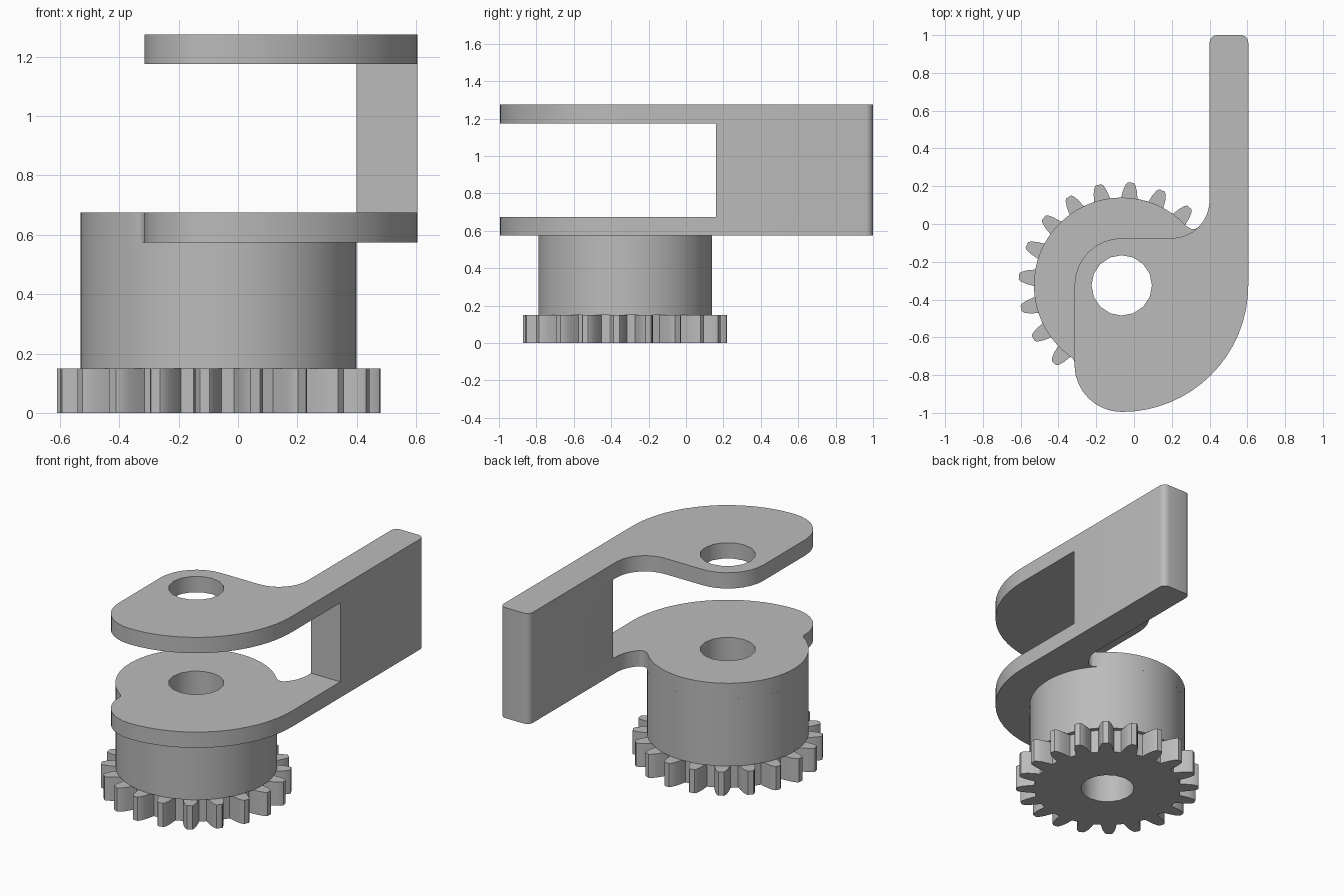
import bpy, bmesh
from math import cos, sin, pi, radians

default = bpy.data.objects.get("Cube")
if default:
    bpy.data.objects.remove(default, do_unlink=True)

grey = bpy.data.materials.new("plain grey")
grey.use_nodes = True
GREY = (0.5, 0.5, 0.5, 1)
grey.diffuse_color = GREY
grey.node_tree.nodes["Principled BSDF"].inputs["Base Color"].default_value = GREY

AXIS = (-0.065, -0.325)   # centre of gear, drum and bore
DRUM_R, BORE_R = 0.465, 0.16
BASE, LOW, HIGH, TOP = 0.575, 0.675, 1.175, 1.275


def arc(center, r, start, end, steps):
    """Points along an arc, angles in degrees."""
    angles = [radians(start + (end - start) * i / steps) for i in range(steps + 1)]
    return [(center[0] + r * cos(a), center[1] + r * sin(a)) for a in angles]


def prism(name, outline, z0, z1):
    """Extrude a closed outline from z0 to z1."""
    bm = bmesh.new()
    face = bm.faces.new([bm.verts.new((x, y, z0)) for x, y in outline])
    up = bmesh.ops.extrude_face_region(bm, geom=[face], use_keep_orig=True)
    for v in up["geom"]:
        if isinstance(v, bmesh.types.BMVert):
            v.co.z = z1
    bmesh.ops.remove_doubles(bm, verts=bm.verts, dist=1e-5)
    bmesh.ops.recalc_face_normals(bm, faces=bm.faces)
    mesh = bpy.data.meshes.new(name)
    bm.to_mesh(mesh)
    bm.free()
    mesh.materials.append(grey)
    ob = bpy.data.objects.new(name, mesh)
    bpy.context.collection.objects.link(ob)
    return ob


def select_only(ob):
    bpy.ops.object.select_all(action="DESELECT")
    ob.select_set(True)
    bpy.context.view_layer.objects.active = ob


def combine(ob, other, operation):
    """Apply an exact boolean and discard the helper."""
    other.hide_render = True
    select_only(ob)
    mod = ob.modifiers.new("combine", "BOOLEAN")
    mod.operation, mod.object, mod.solver = operation, other, "EXACT"
    bpy.ops.object.modifier_apply(modifier=mod.name)
    bpy.data.objects.remove(other, do_unlink=True)


def finish(ob):
    """Drill the central bore and shade the curved sides."""
    bore = prism("bore_cutter", arc(AXIS, BORE_R, 0, 337.5, 15), -1, 2)
    combine(ob, bore, "DIFFERENCE")
    select_only(ob)
    bpy.ops.object.shade_smooth_by_angle(angle=radians(30))


# Shared handle tip and outer sweep of the arm, running clockwise
tip = arc((0.44, 0.96), 0.04, 180, 90, 5) + arc((0.565, 0.96), 0.04, 90, 0, 5)
sweep = arc(AXIS, 0.67, 0, -90, 16)
nose = (AXIS[0], -0.745)
inner = (0.2, 0.125)

# Upper plate: slim hooked arm; lower plate: same arm blended into the drum
upper = (tip + sweep + arc(nose, 0.25, -90, -180, 8)
         + arc(AXIS, 0.25, 180, 90, 8) + arc(inner, 0.2, -90, 0, 8))
lower = (tip + sweep + arc(nose, 0.25, -90, -178, 8)
         + arc((-0.355, -0.738), 0.04, 5, 52, 4)
         + arc(AXIS, DRUM_R, 235, 42, 32)
         + arc((0.314, 0.013), 0.04, 225, 314, 6)
         + arc(inner, 0.2, -42, 0, 5))

# Forked arm: full-height arm with a slot, joined to the lower plate
arm = prism("forked_arm", upper, BASE, TOP)
slot = prism("slot_cutter", [(-2, -2), (2, -2), (2, 0.16), (-2, 0.16)], LOW, HIGH)
combine(arm, slot, "DIFFERENCE")
combine(arm, prism("lower_plate", lower, BASE, LOW), "UNION")
finish(arm)

# Drum
drum = prism("drum", arc(AXIS, DRUM_R, 235, 235 - 354, 59), 0.15, BASE)
finish(drum)

# Gear: each tooth is a mirrored half profile of (radius, half width)
TEETH = 20
half = [(0.435, 0.047), (0.465, 0.043), (0.505, 0.036), (0.535, 0.025), (0.546, 0.016)]
profile = [(r, -w) for r, w in half] + [(r, w) for r, w in reversed(half)]
teeth = []
for i in range(TEETH):
    a = radians(13) + i * 2 * pi / TEETH
    teeth += [(AXIS[0] + r * cos(a) - w * sin(a), AXIS[1] + r * sin(a) + w * cos(a))
              for r, w in profile]
finish(prism("gear", teeth, 0, 0.15))
